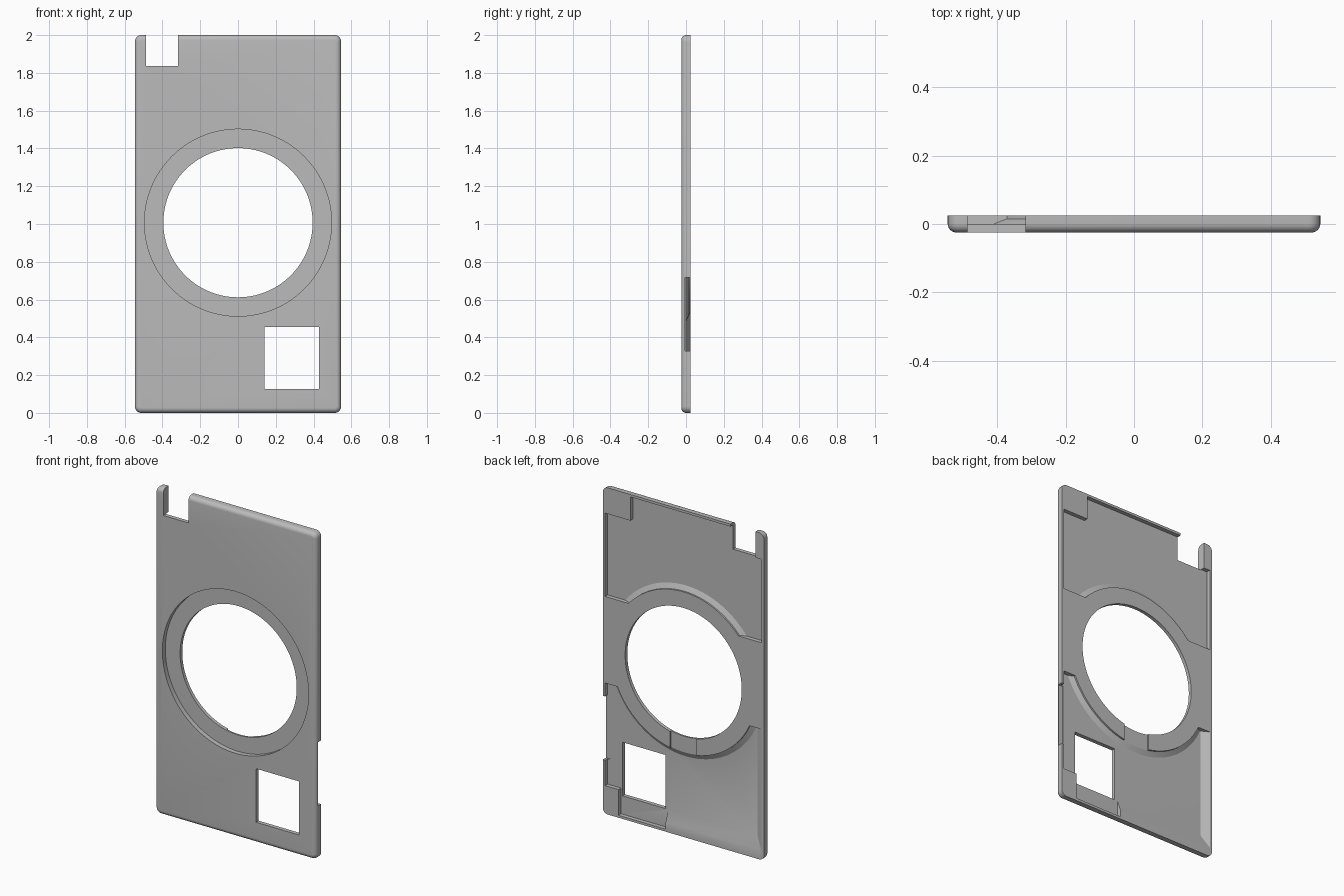
import bpy, bmesh, math

cube = bpy.data.objects.get("Cube")
if cube:
    bpy.data.objects.remove(cube)

W, T, H = 0.546, 0.025, 2.0      # half width, half thickness, height
RING_Z = 1.007                   # height of the round opening


def add_object(name, bm):
    bmesh.ops.recalc_face_normals(bm, faces=bm.faces)
    mesh = bpy.data.meshes.new(name)
    bm.to_mesh(mesh)
    bm.free()
    obj = bpy.data.objects.new(name, mesh)
    bpy.context.collection.objects.link(obj)
    return obj


def loft(name, loops):
    """Closed solid through matching loops of points."""
    bm = bmesh.new()
    rings = [[bm.verts.new(p) for p in loop] for loop in loops]
    for a, b in zip(rings, rings[1:]):
        for i in range(len(a)):
            j = (i + 1) % len(a)
            bm.faces.new((a[i], a[j], b[j], b[i]))
    bm.faces.new(rings[0])
    bm.faces.new(rings[-1])
    return add_object(name, bm)


def rect(x0, x1, z0, z1, y):
    return [(x0, y, z0), (x1, y, z0), (x1, y, z1), (x0, y, z1)]


def block(name, x0, x1, z0, z1, y0=0.0, y1=0.06):
    return loft(name, [rect(x0, x1, z0, z1, y) for y in (y0, y1)])


def turned(name, profile, sides=128):
    """Solid of stacked circles (radius, y) about the opening's axis."""
    angles = [2 * math.pi * i / sides for i in range(sides)]
    return loft(name, [[(r * math.cos(a), y, RING_Z + r * math.sin(a))
                        for a in angles] for r, y in profile])


def cut(target, cutter, keep=False):
    cutter.hide_render = True
    mod = target.modifiers.new("cut", "BOOLEAN")
    mod.operation, mod.solver, mod.object = "DIFFERENCE", "EXACT", cutter
    bpy.context.view_layer.update()
    graph = bpy.context.evaluated_depsgraph_get()
    mesh = bpy.data.meshes.new_from_object(target.evaluated_get(graph))
    target.modifiers.clear()
    target.data = mesh
    if not keep:
        bpy.data.objects.remove(cutter)


# Plate outline with rounded corners, and rounded edge towards the front
def outline(inset, y, radius=0.034, steps=6):
    points = []
    for k, (sx, sz) in enumerate([(1, 1), (-1, 1), (-1, -1), (1, -1)]):
        for i in range(steps + 1):
            a = (k + i / steps) * math.pi / 2
            r = radius - inset
            points.append((sx * (W - radius) + r * math.cos(a), y,
                           H / 2 + sz * (H / 2 - radius) + r * math.sin(a)))
    return points


EDGE = 0.026
layers = [outline(0, T)]
for i in range(7):
    a = i * math.pi / 12
    layers.append(outline(EDGE * (1 - math.cos(a)), -T + EDGE * (1 - math.sin(a))))
plate = loft("cover_plate", layers)

# Raised collar that the back pockets leave standing
collar = turned("collar", [(0.543, -0.01), (0.493, 0.015), (0.493, 0.09)])

# Back pockets
pockets = [
    block("upper_pocket", -0.53, 0.53, 1.33, 1.84),
    block("top_pocket", -0.45, 0.36, 1.40, 1.985),
    loft("sloped_pocket", [rect(-0.485, 0.13, 0.125, 0.80, 0),
                           rect(-0.53, 0.13, 0.058, 0.80, T),
                           rect(-0.53, 0.13, 0.058, 0.80, 0.06)]),
    block("bottom_pocket", 0.12, 0.44, 0.015, 0.80),
    block("side_pocket", 0.40, 0.53, 0.172, 0.80),
]
for pocket in pockets:
    cut(pocket, collar, keep=True)
    cut(plate, pocket)
bpy.data.objects.remove(collar)

# Front ring recess, round opening, channel, edge slot, window and notch
for cutter in [
    turned("ring_recess", [(0.495, -0.06), (0.495, 0.004)]),
    turned("round_opening", [(0.395, -0.06), (0.395, 0.06)]),
    block("collar_channel", -0.085, 0.09, 0.45, 0.70, 0.015),
    block("edge_slot", 0.515, 0.60, 0.328, 0.718, -0.005),
    block("window", 0.14, 0.43, 0.127, 0.455, -0.06),
    block("corner_notch", -0.488, -0.318, 1.837, 2.1, -0.06),
]:
    cut(plate, cutter)

# Plain grey finish
grey = bpy.data.materials.new("plain grey")
grey.use_nodes = True
color = (0.5, 0.5, 0.5, 1)
grey.diffuse_color = color
grey.node_tree.nodes["Principled BSDF"].inputs["Base Color"].default_value = color
plate.data.materials.clear()
plate.data.materials.append(grey)
for face in plate.data.polygons:
    face.material_index = 0

bpy.ops.object.select_all(action="DESELECT")
plate.select_set(True)
bpy.context.view_layer.objects.active = plate
bpy.ops.object.shade_smooth_by_angle(angle=math.radians(25))
